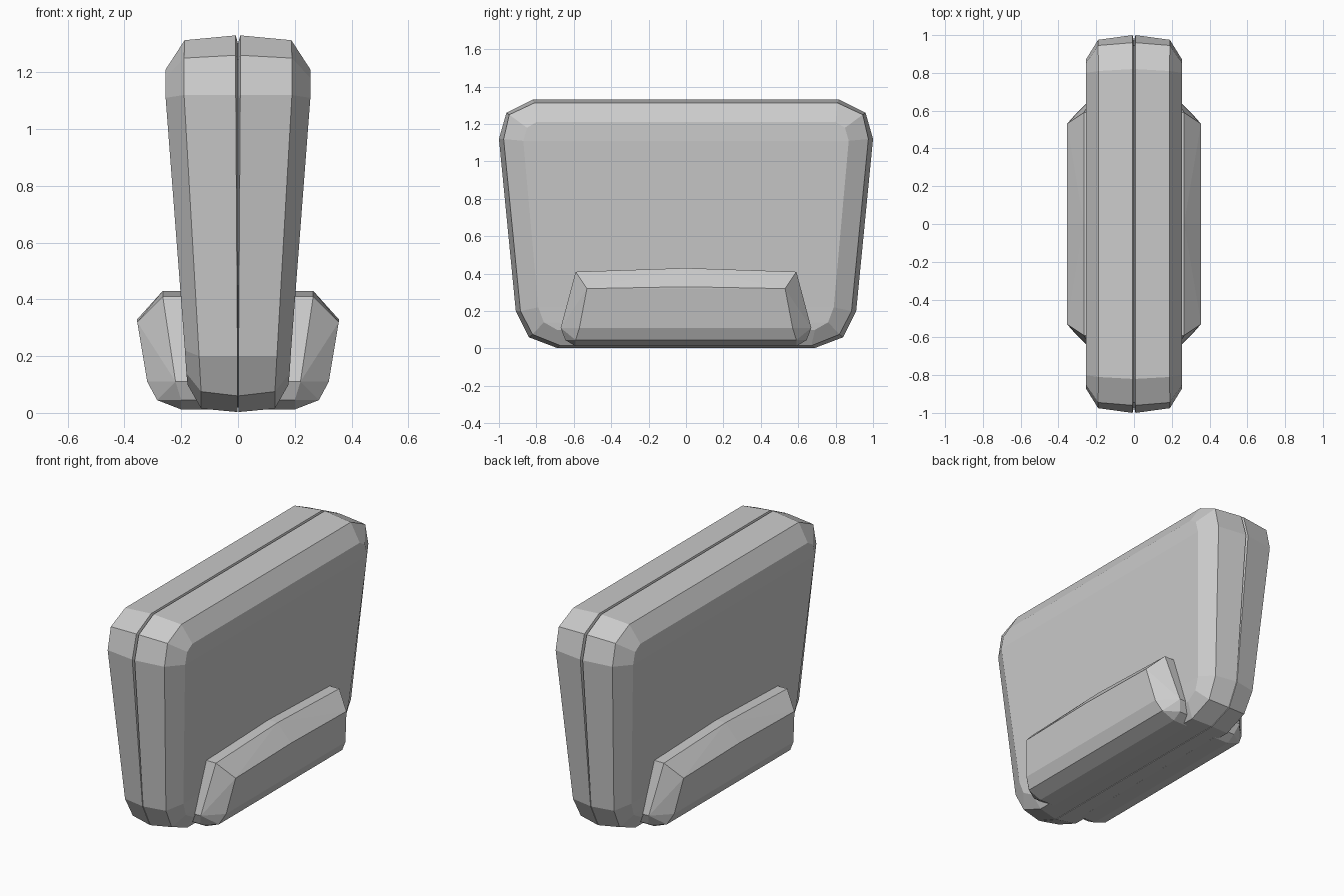
import bpy, bmesh

if "Cube" in bpy.data.objects:
    bpy.data.objects.remove(bpy.data.objects["Cube"])


def finish(bm, name):
    bmesh.ops.recalc_face_normals(bm, faces=bm.faces)
    mesh = bpy.data.meshes.new(name)
    bm.to_mesh(mesh)
    bm.free()
    obj = bpy.data.objects.new(name, mesh)
    bpy.context.collection.objects.link(obj)
    mirror = obj.modifiers.new("Mirror", "MIRROR")
    mirror.use_axis[0] = True
    mirror.use_clip = True
    return obj


# Body half: outlines (x, y, z) from bottom to top, from centre seam to side panel
seam = [(0, .68, .03), (0, .82, .085), (0, .885, .21),
        (0, .97, 1.115), (0, .935, 1.24), (0, .81, 1.30)]
rim = [(.002, .69, .003), (.002, .84, .06), (.002, .91, .2),
       (.008, 1.0, 1.12), (.008, .96, 1.26), (.008, .82, 1.33)]
shoulder = [(.13, .67, .015), (.13, .82, .075), (.137, .885, .2),
            (.19, .975, 1.12), (.19, .945, 1.25), (.188, .81, 1.313)]
panel = [(.178, .69, .1), (.182, .76, .14), (.187, .79, .22),
         (.255, .87, 1.11), (.255, .85, 1.18), (.255, .80, 1.21)]

bm = bmesh.new()
rings = []
for half in (seam, rim, shoulder, panel):
    full = half + [(x, -y, z) for x, y, z in reversed(half)]
    rings.append([bm.verts.new(p) for p in full])
for a, b in zip(rings, rings[1:]):
    n = len(a)
    for i in range(n):
        j = (i + 1) % n
        bm.faces.new((a[i], a[j], b[j], b[i]))
# side panel as horizontal strips
p = rings[-1]
for i in range(5):
    bm.faces.new((p[i], p[i + 1], p[10 - i], p[11 - i]))
finish(bm, "body")

# Side pocket: faceted block, slightly raised in the middle of its top edge
middle = [(.265, 0, .43), (.1, 0, .43), (.355, 0, .33)]
end = [(.1, .59, .41), (.265, .59, .41), (.355, .53, .32),
       (.32, .57, .11), (.285, .59, .045), (.2, .59, .012), (.1, .59, .012),
       (.22, .67, .11), (.2, .645, .045), (.1, .67, .11), (.1, .645, .045)]
bm = bmesh.new()
for pt in middle + end + [(x, -y, z) for x, y, z in end]:
    bm.verts.new(pt)
bmesh.ops.convex_hull(bm, input=bm.verts)
bmesh.ops.dissolve_limit(bm, angle_limit=.02, verts=bm.verts, edges=bm.edges)
finish(bm, "side_pockets")
